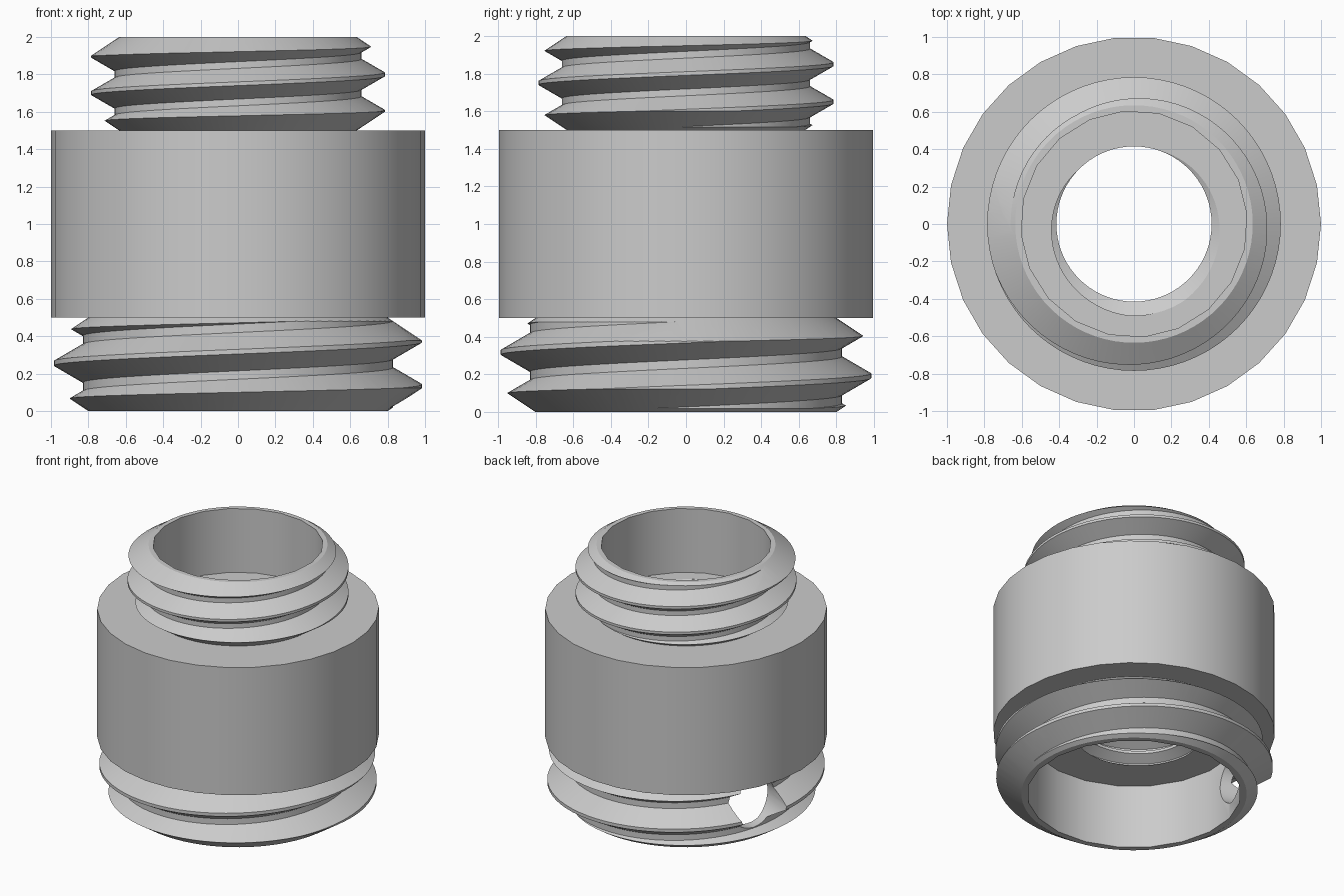
import bpy, bmesh, math
from math import cos, sin, pi, radians
from mathutils import Matrix

old = bpy.data.objects.get("Cube")
if old:
    bpy.data.objects.remove(old, do_unlink=True)

grey = bpy.data.materials.new("light grey")
grey.use_nodes = True
colour = (0.6, 0.6, 0.6, 1)
grey.diffuse_color = colour
grey.node_tree.nodes["Principled BSDF"].inputs["Base Color"].default_value = colour


def make_object(name, bm):
    bmesh.ops.recalc_face_normals(bm, faces=bm.faces[:])
    mesh = bpy.data.meshes.new(name)
    bm.to_mesh(mesh)
    bm.free()
    mesh.materials.append(grey)
    obj = bpy.data.objects.new(name, mesh)
    bpy.context.collection.objects.link(obj)
    return obj


def lathe(name, profile, sides, turn=0.0):
    """Closed solid of revolution from (radius, height) points."""
    bm = bmesh.new()
    rings = [[bm.verts.new((r * cos(turn + 2 * pi * i / sides),
                            r * sin(turn + 2 * pi * i / sides), z))
              for i in range(sides)] for r, z in profile]
    for low, high in zip(rings, rings[1:]):
        for i in range(sides):
            j = (i + 1) % sides
            bm.faces.new((low[i], low[j], high[j], high[i]))
    bm.faces.new(rings[0])
    bm.faces.new(rings[-1])
    return make_object(name, bm)


def screw(name, root, crest, pitch, crest_z, bottom, top, steps=72):
    """Solid right-handed screw; crest_z is the crest height on the +x side."""
    # One tooth: flat crest, flank, flat root, flank
    tooth = [(crest, -0.05), (crest, 0.05), (root, 0.41), (root, 0.59)]
    first = math.floor((bottom - crest_z) / pitch) - 3
    turns = math.ceil((top - bottom) / pitch) + 5
    bm = bmesh.new()
    columns = []
    for i in range(steps + 1):
        a = 2 * pi * i / steps
        columns.append([bm.verts.new((r * cos(a), r * sin(a),
                        crest_z + pitch * (first + n + t + i / steps)))
                        for n in range(turns) for r, t in tooth])
    for left, right in zip(columns, columns[1:]):
        for k in range(len(left) - 1):
            bm.faces.new((left[k], right[k], right[k + 1], left[k + 1]))
    bmesh.ops.remove_doubles(bm, verts=bm.verts[:], dist=1e-5)
    # Close both ends with fans to the axis
    middle = (bottom + top) / 2
    rim = [e for e in bm.edges if e.is_boundary]
    for below in (True, False):
        loop = [e for e in rim if (e.verts[0].co.z < middle) == below]
        heights = [v.co.z for e in loop for v in e.verts]
        hub = bm.verts.new((0, 0, min(heights) if below else max(heights)))
        for e in loop:
            bm.faces.new((e.verts[0], e.verts[1], hub))
    return make_object(name, bm)


def combine(obj, tool, operation):
    """Apply a boolean and discard the tool."""
    mod = obj.modifiers.new("cut", 'BOOLEAN')
    mod.operation = operation
    mod.solver = 'EXACT'
    mod.object = tool
    bpy.context.view_layer.objects.active = obj
    bpy.ops.object.modifier_apply(modifier=mod.name)
    bpy.data.objects.remove(tool, do_unlink=True)


def threaded_sleeve(name, root, crest, pitch, crest_z, z0, z1, end, bore):
    """Screw trimmed by a chamfered blank, with a faceted bore."""
    sleeve = screw(name, root, crest, pitch, crest_z, z0, z1)
    wide = crest + 0.02
    slope = (wide - end) / 1.5
    blank = lathe("blank", [(end, z0), (wide, z0 + slope),
                            (wide, z1 - slope), (end, z1)], 72, 0.013)
    combine(sleeve, blank, 'INTERSECT')
    drill = lathe("drill", [(bore, z0 - 0.1), (bore, z1 + 0.1)], 20, radians(5))
    combine(sleeve, drill, 'DIFFERENCE')
    return sleeve


# Threaded sleeves above and below the body
upper_sleeve = threaded_sleeve("upper_threaded_sleeve", 0.66, 0.785, 0.2, 1.6,
                               1.5, 2.0, 0.635, 0.605)
lower_sleeve = threaded_sleeve("lower_threaded_sleeve", 0.83, 0.985, 0.25, 0.13,
                               0.0, 0.5, 0.8, 0.76)

# Round hole through one side of the lower sleeve
bm = bmesh.new()
angle = radians(160)
place = (Matrix.Translation((0.9 * cos(angle), 0.9 * sin(angle), 0.3))
         @ Matrix.Rotation(angle, 4, 'Z') @ Matrix.Rotation(pi / 2, 4, 'Y'))
bmesh.ops.create_cone(bm, cap_ends=True, segments=32, radius1=0.2, radius2=0.2,
                      depth=0.7, matrix=place)
combine(lower_sleeve, make_object("side_drill", bm), 'DIFFERENCE')

# Body with a threaded centre hole
body = lathe("body", [(1.0, 0.5), (1.0, 1.5)], 30)
tap = screw("tap", 0.415, 0.49, 0.12, 1.5 - 0.12 * 285 / 360, 0.5, 1.5)
combine(body, tap, 'DIFFERENCE')

# Smooth round walls, crisp thread edges
bpy.ops.object.select_all(action='DESELECT')
for obj in (upper_sleeve, lower_sleeve, body):
    obj.select_set(True)
bpy.context.view_layer.objects.active = body
bpy.ops.object.shade_smooth_by_angle(angle=radians(25))
